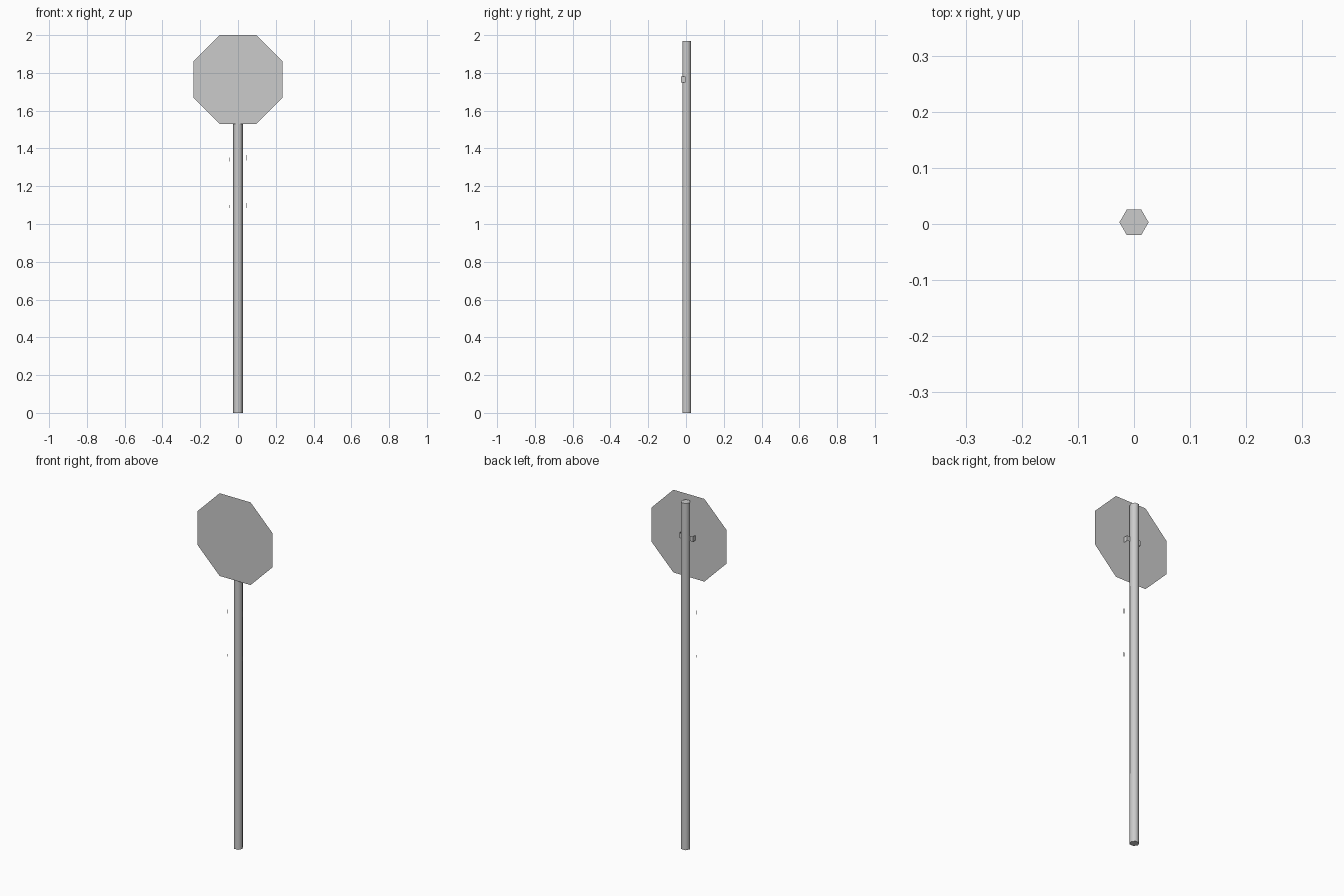
import bpy, bmesh, math
from mathutils import Matrix, Vector

if "Cube" in bpy.data.objects:
    bpy.data.objects.remove(bpy.data.objects["Cube"])

PLATE_Y = -0.026


def finish(bm, name):
    mesh = bpy.data.meshes.new(name)
    bm.to_mesh(mesh)
    bm.free()
    obj = bpy.data.objects.new(name, mesh)
    bpy.context.collection.objects.link(obj)
    return obj


def sheet(name, points):
    """Single flat face in the plane of the sign, facing the front."""
    bm = bmesh.new()
    face = bm.faces.new([bm.verts.new((x, PLATE_Y, z)) for x, z in points])
    face.normal_update()
    if face.normal.y > 0:
        face.normal_flip()
    return finish(bm, name)


# Hexagonal post, smooth sides and flat caps
bm = bmesh.new()
bmesh.ops.create_cone(bm, cap_ends=True, segments=6, radius1=0.026,
                      radius2=0.026, depth=1.97)
ang = min((math.atan2(v.co.y, v.co.x) for v in bm.verts), key=abs)
bmesh.ops.rotate(bm, verts=bm.verts, cent=(0, 0, 0),
                 matrix=Matrix.Rotation(-ang, 3, 'Z'))
bmesh.ops.translate(bm, verts=bm.verts, vec=(0, 0.003, 0.985))
bm.normal_update()
for f in bm.faces:
    f.smooth = abs(f.normal.z) < 0.5
for e in bm.edges:
    e.smooth = all(abs(f.normal.z) < 0.5 for f in e.link_faces)
finish(bm, "post")

# Octagonal sign plate
r = 0.235 / math.cos(math.pi / 8)
sheet("sign_plate", [(r * math.cos(math.pi / 8 + i * math.pi / 4),
                      1.765 + r * math.sin(math.pi / 8 + i * math.pi / 4))
                     for i in range(8)])

# Open channel bracket holding the plate to the post
bm = bmesh.new()
path = [(-0.043, PLATE_Y), (-0.043, -0.002), (0.043, -0.002), (0.043, PLATE_Y)]
rows = [[bm.verts.new((x, y, z)) for x, y in path] for z in (1.75, 1.78)]
for i in range(3):
    bm.faces.new((rows[0][i + 1], rows[0][i], rows[1][i], rows[1][i + 1]))
finish(bm, "bracket")

# Tiny loose slivers beside the post
for n, (x, z0, z1) in enumerate([(-0.046, 1.33, 1.352), (0.044, 1.335, 1.365),
                                 (-0.046, 1.085, 1.10), (0.044, 1.085, 1.11)]):
    w = 0.002
    sheet("sliver_%d" % (n + 1), [(x - w, z0), (x + w, z0), (x + w, z1), (x - w, z1)])
